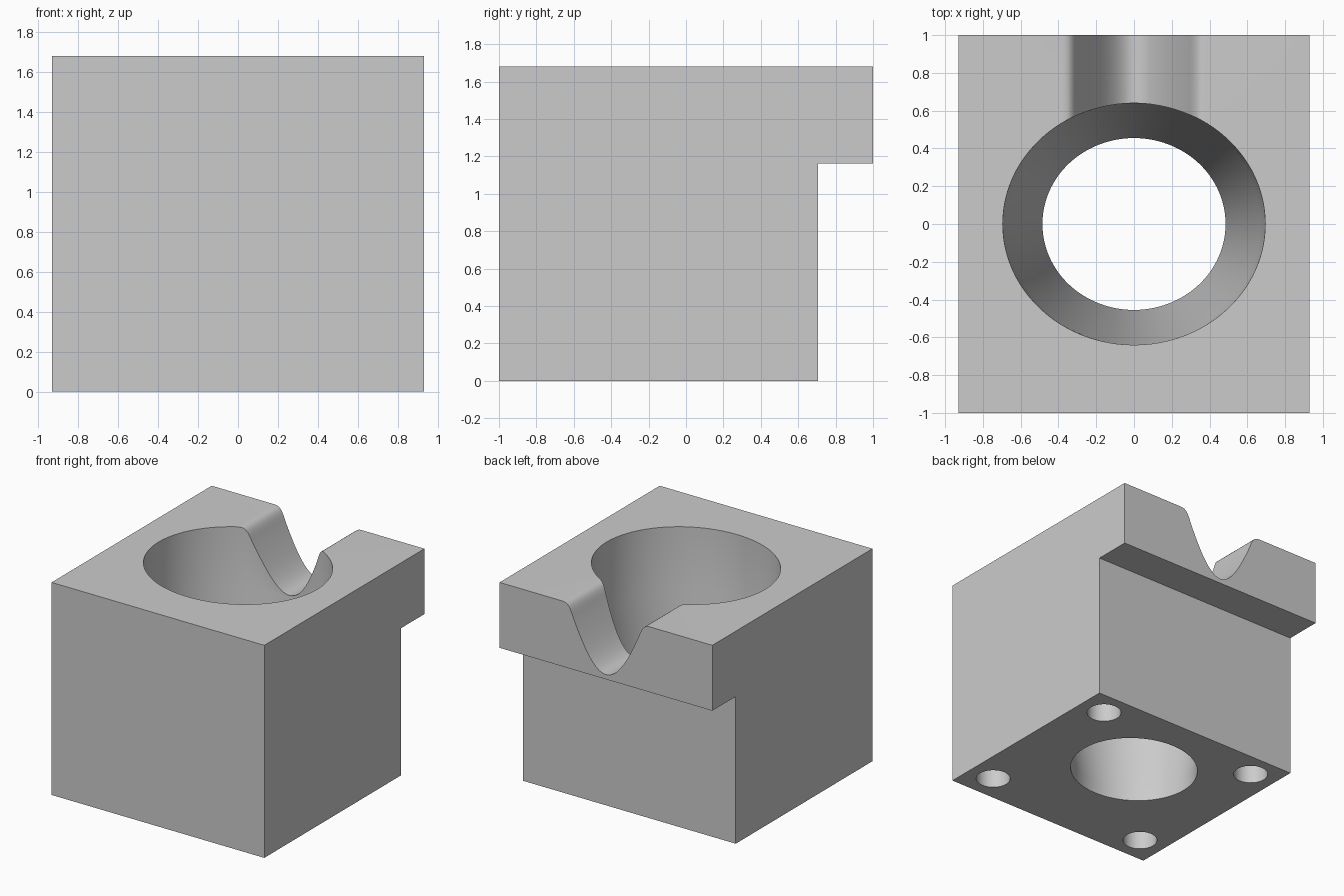
import bpy, bmesh, math
from mathutils import Vector
from mathutils.geometry import interpolate_bezier

cube = bpy.data.objects.get("Cube")
if cube:
    bpy.data.objects.remove(cube, do_unlink=True)

grey = bpy.data.materials.new("plain grey")
grey.use_nodes = True
grey.diffuse_color = (0.6, 0.6, 0.6, 1)
grey.node_tree.nodes["Principled BSDF"].inputs["Base Color"].default_value = grey.diffuse_color

TOP = 1.68
HALF = 0.93


def loft(name, rings):
    """Closed solid skinned through rings of matching points."""
    bm = bmesh.new()
    loops = [[bm.verts.new(p) for p in ring] for ring in rings]
    n = len(loops[0])
    for a, b in zip(loops, loops[1:]):
        for i in range(n):
            j = (i + 1) % n
            bm.faces.new((a[i], a[j], b[j], b[i]))
    bm.faces.new(loops[0])
    bm.faces.new(loops[-1])
    bmesh.ops.recalc_face_normals(bm, faces=bm.faces)
    mesh = bpy.data.meshes.new(name)
    bm.to_mesh(mesh)
    bm.free()
    mesh.materials.append(grey)
    obj = bpy.data.objects.new(name, mesh)
    bpy.context.collection.objects.link(obj)
    return obj


def ellipse(z, rx, ry, cx=0, cy=0, n=96):
    angles = [math.tau * i / n for i in range(n)]
    return [(cx + rx * math.cos(t), cy + ry * math.sin(t), z) for t in angles]


# Block with an overhanging ledge along the back
side = [(-1, 0), (0.707, 0), (0.707, 1.163), (1, 1.163), (1, TOP), (-1, TOP)]
block = loft("block", [[(x, y, z) for y, z in side] for x in (-HALF, HALF)])

# Tapered oval bore with a short straight throat
bore = loft("bore_cutter", [
    ellipse(-0.1, 0.485, 0.455), ellipse(0.11, 0.485, 0.455),
    ellipse(1.19, 0.67, 0.64), ellipse(TOP, 0.695, 0.64), ellipse(TOP + 0.1, 0.7, 0.64)])

# Rounded channel leading out over the ledge
lip = interpolate_bezier(Vector((0.38, TOP)), Vector((0.32, TOP)),
                         Vector((0.31, 1.63)), Vector((0.28, 1.56)), 10)
wall = interpolate_bezier(Vector((0.28, 1.56)), Vector((0.19, 1.36)),
                          Vector((0.1, 1.2)), Vector((0, 1.2)), 16)
half = [(p.x, p.y) for p in lip + wall[1:]]
profile = [(0.38, TOP + 0.1)] + half + [(-x, z) for x, z in half[-2::-1]] + [(-0.38, TOP + 0.1)]
channel = loft("channel_cutter", [[(x, y, z) for x, z in profile] for y in (0.2, 1.1)])

# Four blind bolt holes in the underside
holes = [loft("bolt_hole_cutter", [ellipse(z, 0.127, 0.127, x, y, 40) for z in (-0.1, 0.35)])
         for x in (-0.715, 0.715) for y in (-0.783, 0.503)]

# Cut everything out of the block
bpy.context.view_layer.objects.active = block
for cutter in [bore, channel] + holes:
    mod = block.modifiers.new("cut", 'BOOLEAN')
    mod.operation = 'DIFFERENCE'
    mod.solver = 'EXACT'
    mod.object = cutter
    bpy.ops.object.modifier_apply(modifier=mod.name)
    bpy.data.objects.remove(cutter, do_unlink=True)

bpy.ops.object.select_all(action='DESELECT')
block.select_set(True)
bpy.ops.object.shade_smooth_by_angle(angle=math.radians(30))
